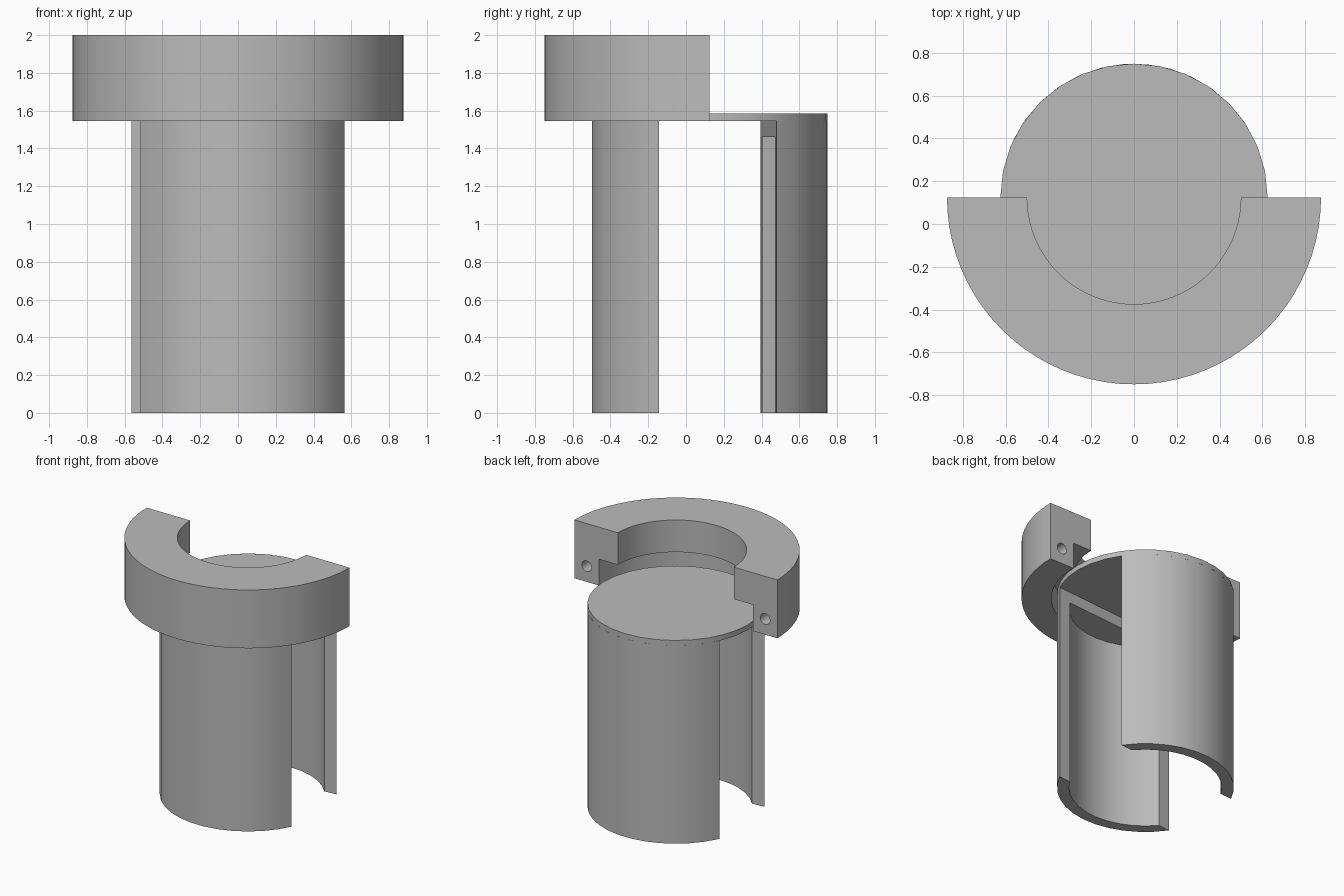
import bpy, bmesh
from math import radians, cos, sin, pi
from mathutils import Matrix

if "Cube" in bpy.data.objects:
    bpy.data.objects.remove(bpy.data.objects["Cube"], do_unlink=True)

AXIS_Y = 0.125      # common axis of all round parts
RIM_Z = 1.545       # underside of collar and lid
TWIST = 4.5         # small rotation of the cup halves, degrees

gray = bpy.data.materials.new("plain gray")
gray.use_nodes = True
gray.diffuse_color = (0.5, 0.5, 0.5, 1)
gray.node_tree.nodes["Principled BSDF"].inputs["Base Color"].default_value = (0.5, 0.5, 0.5, 1)


def arc(radius, start, end, steps):
    """Points on a circle round the common axis, angles in degrees."""
    angles = [radians(start + (end - start) * i / steps) for i in range(steps + 1)]
    return [(radius * cos(a), AXIS_Y + radius * sin(a)) for a in angles]


def prism(name, outline, z0, z1):
    """Extrude a flat outline from z0 to z1."""
    bm = bmesh.new()
    base = bm.faces.new([bm.verts.new((x, y, z0)) for x, y in outline])
    top = bmesh.ops.extrude_face_region(bm, geom=[base])["geom"]
    bmesh.ops.translate(bm, vec=(0, 0, z1 - z0),
                        verts=[v for v in top if isinstance(v, bmesh.types.BMVert)])
    bmesh.ops.recalc_face_normals(bm, faces=bm.faces)
    mesh = bpy.data.meshes.new(name)
    bm.to_mesh(mesh)
    bm.free()
    mesh.materials.append(gray)
    obj = bpy.data.objects.new(name, mesh)
    bpy.context.collection.objects.link(obj)
    return obj


def disc(name, radius, z0, z1, steps=32):
    return prism(name, arc(radius, 0, 360, steps)[:-1], z0, z1)


def cut(obj, cutter):
    """Subtract the cutter from the object and discard the cutter."""
    cutter.hide_render = True
    mod = obj.modifiers.new("cut", 'BOOLEAN')
    mod.operation = 'DIFFERENCE'
    mod.solver = 'EXACT'
    mod.object = cutter
    bpy.context.view_layer.objects.active = obj
    bpy.ops.object.modifier_apply(modifier=mod.name)
    bpy.data.objects.remove(cutter, do_unlink=True)


# Thin round lid
parts = [disc("lid", 0.625, RIM_Z, 1.585)]

# Two opposite cup halves, hollow below a closed top
for name, middle in (("front_cup_half", 270 + TWIST), ("back_cup_half", 90 + TWIST)):
    half = prism(name, arc(0.625, middle - 60, middle + 60, 12), 0, RIM_Z)
    cut(half, disc("cup_hollow", 0.54, -0.1, 1.46, 36))
    parts.append(half)

# Half-round collar with a stepped bore
collar = prism("collar", arc(0.875, 180, 360, 40) + arc(0.5, 360, 180, 40), RIM_Z, 2)
cut(collar, disc("collar_recess", 0.665, 1.4, 1.75, 80))

# Blind pin holes in the collar's end faces
for side in (-1, 1):
    hole = disc("pin_hole", 0.042, -0.2, 0.2, 24)
    hole.data.transform(Matrix.Translation((side * 0.77, AXIS_Y, 1.667))
                        @ Matrix.Rotation(pi / 2, 4, 'X')
                        @ Matrix.Translation((0, -AXIS_Y, 0)))
    cut(collar, hole)
parts.append(collar)

# Smooth round walls, keep edges sharp
bpy.ops.object.select_all(action='DESELECT')
for obj in parts:
    obj.select_set(True)
bpy.context.view_layer.objects.active = parts[0]
bpy.ops.object.shade_smooth_by_angle(angle=radians(30))
